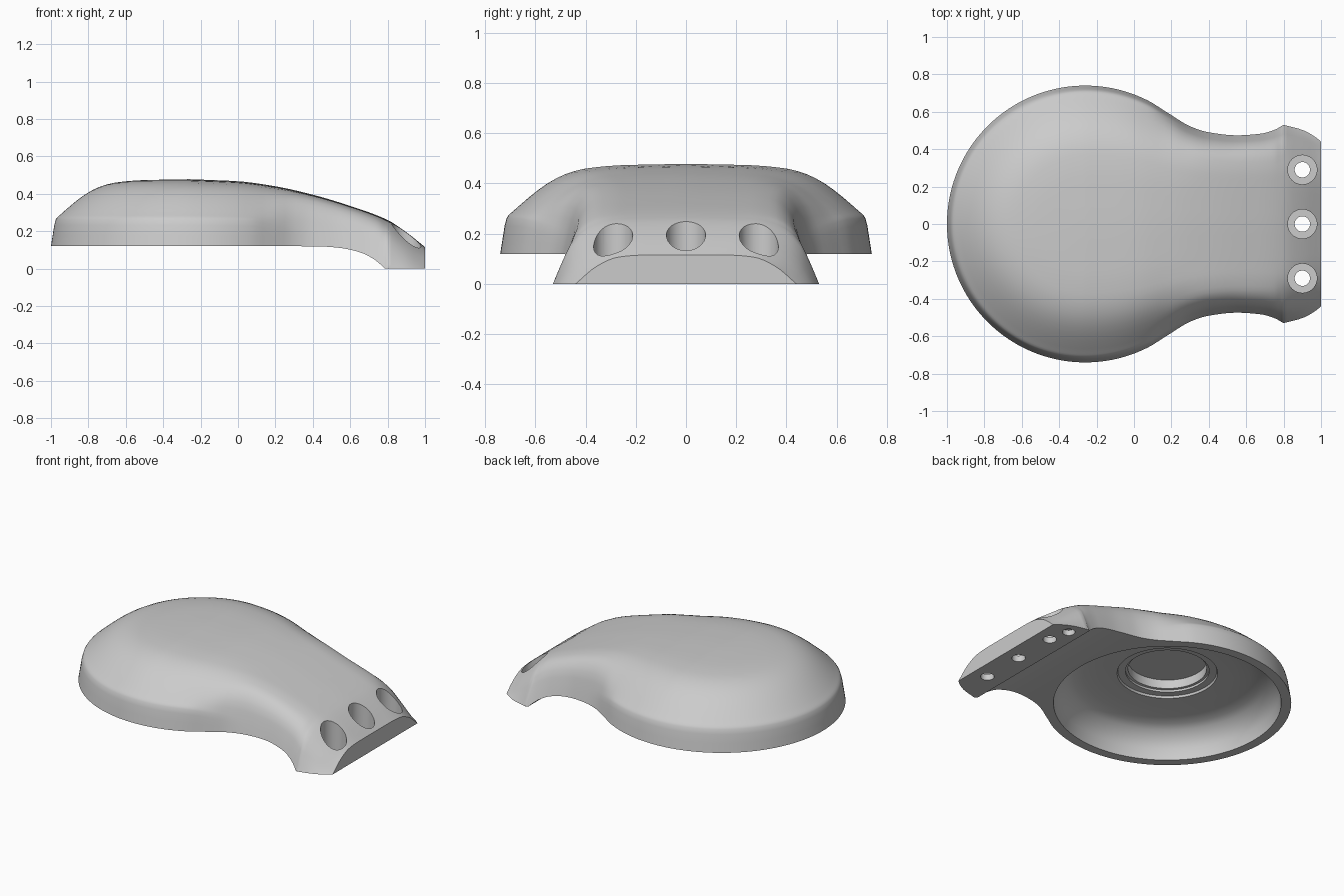
import bpy, bmesh, math

if "Cube" in bpy.data.objects:
    bpy.data.objects.remove(bpy.data.objects["Cube"])

CX, R = -0.26, 0.74          # round body centre and radius


def curve(pts, x):
    """Smooth monotone interpolation through a few profile points."""
    if x <= pts[0][0]:
        return pts[0][1]
    if x >= pts[-1][0]:
        return pts[-1][1]
    sec = [(b[1] - a[1]) / (b[0] - a[0]) for a, b in zip(pts, pts[1:])]
    m = [sec[0]]
    for a, b in zip(sec, sec[1:]):
        m.append(2 * a * b / (a + b) if a * b > 0 else 0)
    m.append(sec[-1])
    for i in range(len(sec)):
        if x <= pts[i + 1][0]:
            h = pts[i + 1][0] - pts[i][0]
            t = (x - pts[i][0]) / h
            return ((2 * t**3 - 3 * t**2 + 1) * pts[i][1] + (t**3 - 2 * t**2 + t) * h * m[i]
                    + (3 * t**2 - 2 * t**3) * pts[i + 1][1] + (t**3 - t**2) * h * m[i + 1])


def ease(a, b, x):
    t = min(1, max(0, (x - a) / (b - a)))
    return t * t * (3 - 2 * t)


# profiles: plan half width, underside height, ridge height, cross-sections
NECK = [(0.1, .646), (0.2, .582), (0.3, .522), (0.4, .49), (0.55, .474), (0.68, .483), (0.75, .503), (0.8, .53)]
TIP = [(0.8, .53), (0.9, .503), (0.97, .465), (1.0, .44)]
CORE = [(0.55, .474), (0.7, .476), (0.8, .48), (0.9, .475), (1.0, .44)]
UNDER = [(0.3, .12), (0.45, .118), (0.55, .11), (0.65, .088), (0.72, .055), (0.77, .015), (0.785, 0), (1, 0)]
RIDGE = [(-0.26, .478), (0, .467), (0.2, .44), (0.4, .395), (0.6, .335), (0.8, .26), (0.9, .195), (1.0, .115)]
DOME = [(0, 0), (.035, .4), (.07, .475), (.28, .815), (.37, .9), (.46, .948), (.65, .985), (1, 1)]
BRIDGE = [(0, 0), (.03, .22), (.06, .42), (.1, .65), (.2, .87), (.28, .935), (.45, .98), (1, 1)]
ARCH = [(0, 0), (.2, .63), (.39, .93), (.6, .995), (1, 1)]


def half_width(x):
    if x <= 0.1:
        return math.sqrt(max(0, R * R - (x - CX)**2))
    return curve(NECK, x) if x <= 0.8 else curve(TIP, x)


# outline columns (outer point, inner target) from the tip round the back
straight = sorted({round(CX + i * 0.03, 4) for i in range(42)} | {0.75, 0.77, 0.785, 0.8, 0.97, 0.985, 1.0})
side = [((x, half_width(x)), x) for x in reversed(straight)]
for i in range(1, 41):
    a = math.pi / 2 * (1 + i / 40)
    side.append(((CX + R * math.cos(a), R * math.sin(a) if i < 40 else 0), CX))
columns = side + [((p[0], -p[1]), t) for p, t in reversed(side[:-1])]
rings = [0, .012, .024, .035, .045, .057, .07, .1, .15, .2, .25, .3, .35, .4, .45, .5, .57, .65, .75, .87, 1]

bm = bmesh.new()
grid = []
for (px, py), tx in columns:
    col = []
    for s in rings:
        w = py
        if px > 0.55:                                  # foot flare fades upward
            k = min(1, s / 0.25)
            w = py * (1 - k) + math.copysign(curve(CORE, px), py) * k
        x, y = px + (tx - px) * s, w * (1 - s)
        zb = curve(UNDER, x)
        b, e = ease(0.05, 0.4, x), ease(0.74, 1.0, x)
        f = (1 - b) * curve(DOME, s) + b * curve(BRIDGE, s)
        f = (1 - e) * f + e * curve(ARCH, s)
        col.append(bm.verts.new((x, y, zb + (curve(RIDGE, x) - zb) * f)))
    grid.append(col)
n = len(grid) - 1
for a, b in zip(grid, grid[1:]):                       # domed top
    for j in range(len(rings) - 1):
        bm.faces.new((a[j], b[j], b[j + 1], a[j + 1]))
for i in range(n // 2):                                # underside strips
    q = [grid[i][0], grid[i + 1][0], grid[n - i - 1][0], grid[n - i][0]]
    bm.faces.new(list(dict.fromkeys(q)))
bm.faces.new(grid[0] + grid[n][-2::-1])                # flat tip
bmesh.ops.remove_doubles(bm, verts=bm.verts, dist=1e-5)
bmesh.ops.recalc_face_normals(bm, faces=bm.faces)


def make_object(name, bm):
    me = bpy.data.meshes.new(name)
    bm.to_mesh(me)
    bm.free()
    ob = bpy.data.objects.new(name, me)
    bpy.context.collection.objects.link(ob)
    return ob


def lathe(name, profile, cx, cy, seg):
    """Closed solid turned from (radius, z) points."""
    b = bmesh.new()
    loops = [[b.verts.new((cx + r * math.cos(2 * math.pi * k / seg), cy + r * math.sin(2 * math.pi * k / seg), z))
              for k in range(seg)] for r, z in profile]
    for lo, hi in zip(loops, loops[1:]):
        for k in range(seg):
            b.faces.new((lo[k], lo[(k + 1) % seg], hi[(k + 1) % seg], hi[k]))
    b.faces.new(loops[0][::-1])
    b.faces.new(loops[-1])
    ob = make_object(name, b)
    ob.hide_render = True
    return ob


cover = make_object("cover_shell", bm)
grey = bpy.data.materials.new("light grey")
grey.diffuse_color = (0.6, 0.6, 0.6, 1)
grey.use_nodes = True
grey.node_tree.nodes["Principled BSDF"].inputs["Base Color"].default_value = grey.diffuse_color
cover.data.materials.append(grey)

# hollow underside with stepped round socket
cutters = [lathe("cavity", [(.68, .0), (.68, .121), (.668, .19), (.645, .235), (.6, .282), (.56, .302), (.5, .315),
                            (.4, .323), (.3, .326), (.295, .34), (.25, .341), (.25, .355), (.235, .357),
                            (.235, .415)], CX, 0, 96)]
# counterbored screw holes
for y in (-0.29, 0, 0.29):
    cutters.append(lathe("screw_hole", [(.041, -.05), (.041, .04), (.078, .04), (.078, .5)], 0.9, y, 40))
# small blind peg hole in the foot
cutters.append(lathe("peg_hole", [(.038, -.05), (.038, .035)], 0.87, 0.43, 32))

bpy.context.view_layer.objects.active = cover
cover.select_set(True)
for c in cutters:
    mod = cover.modifiers.new(c.name, 'BOOLEAN')
    mod.operation, mod.solver, mod.object = 'DIFFERENCE', 'EXACT', c
    bpy.ops.object.modifier_apply(modifier=mod.name)
    bpy.data.objects.remove(c)
bpy.ops.object.shade_smooth_by_angle(angle=math.radians(40))
